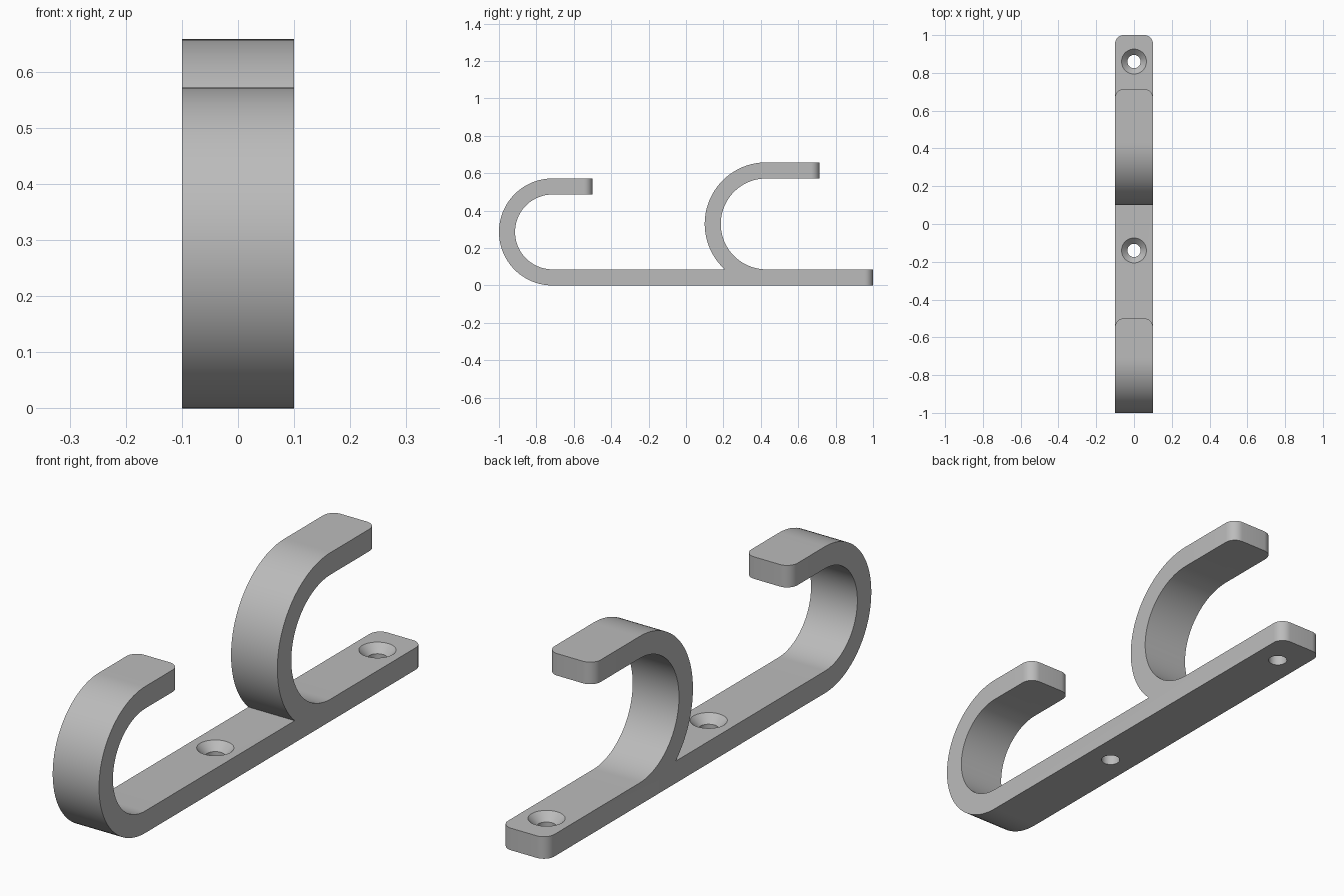
import bpy, bmesh
from math import pi, sin, cos, asin, radians
from mathutils import Vector

if "Cube" in bpy.data.objects:
    bpy.data.objects.remove(bpy.data.objects["Cube"], do_unlink=True)

HALF_WIDTH = 0.1
THICK = 0.086
CORNER = 0.045

grey = bpy.data.materials.new("plain_grey")
grey.use_nodes = True
colour = (0.5, 0.5, 0.5, 1)
grey.diffuse_color = colour
grey.node_tree.nodes["Principled BSDF"].inputs["Base Color"].default_value = colour


def make_object(name, bm):
    bmesh.ops.recalc_face_normals(bm, faces=bm.faces)
    mesh = bpy.data.meshes.new(name)
    bm.to_mesh(mesh)
    bm.free()
    mesh.materials.append(grey)
    obj = bpy.data.objects.new(name, mesh)
    bpy.context.collection.objects.link(obj)
    return obj


def arc(y, z, radius, start, end, steps=48):
    angles = [start + (end - start) * i / steps for i in range(steps + 1)]
    return [(y + radius * cos(a), z + radius * sin(a)) for a in angles]


def hook(y, radius, tip, start):
    """Outer curve up from the bar, squared tip, inner curve back down."""
    top = 2 * radius
    return (arc(y, radius, radius, start, pi / 2)
            + [(tip, top), (tip, top - THICK)]
            + arc(y, radius, radius - THICK, pi / 2, 3 * pi / 2))


# Side outline: base bar with a front hook and a taller rear hook
rear_radius = 0.329
join = pi + asin((rear_radius - THICK) / rear_radius)
outline = ([(1, 0)]
           + hook(-0.714, 0.286, -0.5, 3 * pi / 2)
           + hook(0.429, rear_radius, 0.714, join)
           + [(1, THICK)])

bm = bmesh.new()
side = bm.faces.new([bm.verts.new((-HALF_WIDTH, y, z)) for y, z in outline])
moved = bmesh.ops.extrude_face_region(bm, geom=[side])["geom"]
bmesh.ops.translate(bm, vec=(2 * HALF_WIDTH, 0, 0),
                    verts=[v for v in moved if isinstance(v, bmesh.types.BMVert)])
bmesh.ops.recalc_face_normals(bm, faces=bm.faces)

# Round the upright corners of the three free ends
corners = []
for edge in bm.edges:
    a, b = (v.co for v in edge.verts)
    upright = abs(a.y - b.y) < 1e-5 and abs(a.x - b.x) < 1e-5
    if upright and abs(a.z - b.z) > THICK * 0.9:
        corners.append(edge)
bmesh.ops.bevel(bm, geom=corners, offset=CORNER, offset_type='OFFSET',
                segments=10, profile=0.5, affect='EDGES')
rack = make_object("double_hook", bm)


def screw_cutter(y):
    """Straight hole with a conical countersink at the top."""
    hole, rim, depth = 0.035, 0.066, 0.031
    profile = [(0, -0.05), (hole, -0.05), (hole, THICK - depth),
               (rim, THICK), (rim, THICK + 0.03), (0, THICK + 0.03)]
    bm = bmesh.new()
    verts = [bm.verts.new((r, 0, z)) for r, z in profile]
    edges = [bm.edges.new(pair) for pair in zip(verts, verts[1:])]
    bmesh.ops.spin(bm, geom=verts + edges, cent=(0, 0, 0), axis=(0, 0, 1),
                   angle=2 * pi, steps=48)
    bmesh.ops.remove_doubles(bm, verts=bm.verts, dist=1e-5)
    bmesh.ops.translate(bm, verts=bm.verts, vec=Vector((0, y, 0)))
    cutter = make_object("screw_hole_cutter", bm)
    cutter.hide_render = True
    return cutter


# Two countersunk screw holes through the bar
bpy.ops.object.select_all(action='DESELECT')
bpy.context.view_layer.objects.active = rack
rack.select_set(True)
for y in (-0.14, 0.86):
    cutter = screw_cutter(y)
    cut = rack.modifiers.new("screw_hole", 'BOOLEAN')
    cut.operation = 'DIFFERENCE'
    cut.solver = 'EXACT'
    cut.object = cutter
    bpy.ops.object.modifier_apply(modifier=cut.name)
    bpy.data.objects.remove(cutter, do_unlink=True)

bpy.ops.object.shade_smooth_by_angle(angle=radians(30))
